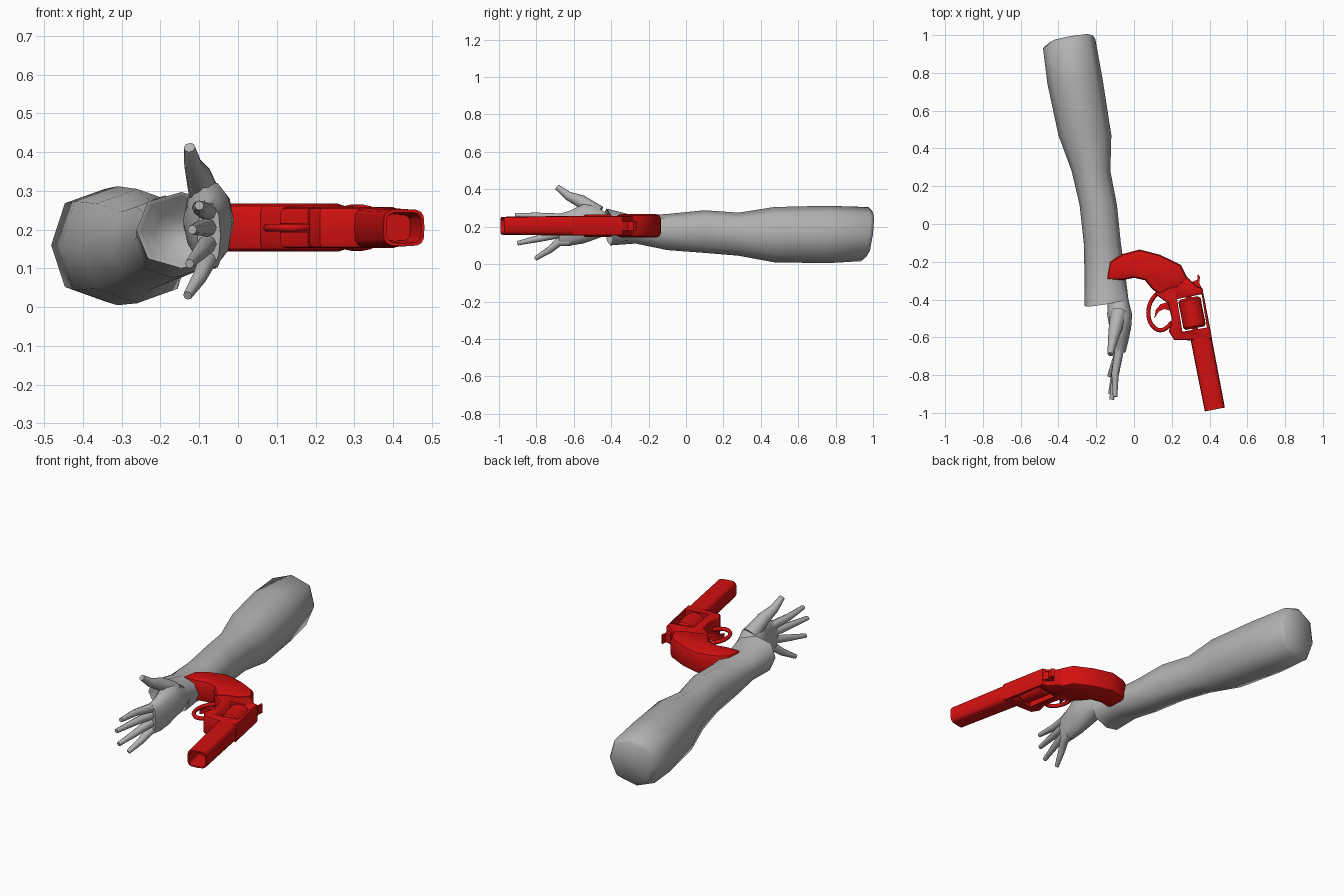
import bpy, bmesh, math
from mathutils import Vector

cube = bpy.data.objects.get("Cube")
if cube:
    bpy.data.objects.remove(cube, do_unlink=True)


def material(name, rgb):
    m = bpy.data.materials.new(name)
    m.use_nodes = True
    m.diffuse_color = (*rgb, 1)
    m.node_tree.nodes["Principled BSDF"].inputs["Base Color"].default_value = (*rgb, 1)
    return m


GREY = material("sleeve grey", (0.45, 0.45, 0.45))
RED = material("gun red", (0.65, 0.005, 0.005))
MID = 0.205  # height of the gun's middle plane


def finish(name, bm, mat, angle):
    bmesh.ops.recalc_face_normals(bm, faces=bm.faces)
    me = bpy.data.meshes.new(name)
    bm.to_mesh(me)
    bm.free()
    me.materials.append(mat)
    me.shade_smooth()
    me.set_sharp_from_angle(angle=math.radians(angle))
    ob = bpy.data.objects.new(name, me)
    bpy.context.collection.objects.link(ob)
    return ob


def loft(name, rings, mat, n=8, power=1.0, turn=0.0, angle=60):
    """Skin through rings given as (centre, half axis u, half axis v)."""
    bm = bmesh.new()
    loops = []
    for c, u, v in rings:
        loop = []
        for i in range(n):
            a = math.tau * (i + turn) / n
            cu, sv = math.cos(a), math.sin(a)
            cu = math.copysign(abs(cu) ** power, cu)
            sv = math.copysign(abs(sv) ** power, sv)
            loop.append(bm.verts.new(Vector(c) + Vector(u) * cu + Vector(v) * sv))
        loops.append(loop)
    for a, b in zip(loops, loops[1:]):
        for i in range(n):
            j = (i + 1) % n
            bm.faces.new((a[i], a[j], b[j], b[i]))
    bm.faces.new(loops[0])
    bm.faces.new(loops[-1])
    return finish(name, bm, mat, angle)


def limb(name, spans, **kw):
    """Rings across y from (y, x min, x max, z min, z max, skew in x, skew in z)."""
    rings = [(((a + b) / 2, y, (c + d) / 2), ((b - a) / 2, s, 0), (0, t, (d - c) / 2))
             for y, a, b, c, d, s, t in spans]
    return loft(name, rings, GREY, **kw)


def finger(name, path, radii):
    pts = [Vector(p) for p in path]
    rings = []
    for i, p in enumerate(pts):
        d = (pts[min(i + 1, len(pts) - 1)] - pts[max(i - 1, 0)]).normalized()
        u = d.cross(Vector((0, 0, 1))).normalized()
        rings.append((p, u * radii[i], u.cross(d) * radii[i]))
    return loft(name, rings, GREY)


def slab(name, outline, half, bevel=0.0):
    """Flat profile in x and y, extruded either side of the gun's middle plane."""
    bm = bmesh.new()
    face = bm.faces.new([bm.verts.new((x, y, MID - half)) for x, y in outline])
    top = bmesh.ops.extrude_face_region(bm, geom=[face])["geom"]
    bmesh.ops.translate(bm, vec=(0, 0, 2 * half),
                        verts=[g for g in top if isinstance(g, bmesh.types.BMVert)])
    if bevel:
        rim = [e for e in bm.edges if abs(e.verts[0].co.z - e.verts[1].co.z) < 1e-5]
        bmesh.ops.bevel(bm, geom=rim, offset=bevel, segments=2, profile=0.5, affect="EDGES")
    return finish(name, bm, RED, 35)


# Arm in a sleeve, with an open cuff
limb("sleeve", [
    (0.98, -0.45, -0.22, 0.04, 0.285, 0.02, 0.015),
    (0.955, -0.482, -0.205, 0.015, 0.305, 0.025, 0.02),
    (0.75, -0.458, -0.165, 0.005, 0.312, 0.01, 0),
    (0.47, -0.40, -0.12, 0.01, 0.305, 0, 0),
    (0.28, -0.33, -0.125, 0.045, 0.275, 0, 0),
    (0.10, -0.288, -0.09, 0.06, 0.288, 0, 0),
    (-0.10, -0.266, -0.07, 0.075, 0.268, 0, 0),
    (-0.27, -0.262, -0.045, 0.11, 0.258, 0, 0),
    (-0.415, -0.262, -0.03, 0.10, 0.297, 0.02, -0.01),
    (-0.41, -0.25, -0.04, 0.11, 0.285, 0.02, -0.01),
    (-0.34, -0.22, -0.05, 0.13, 0.25, 0, 0)], power=0.85, angle=75)

# Open hand
limb("palm", [
    (-0.33, -0.14, -0.045, 0.16, 0.25, 0, 0),
    (-0.42, -0.14, -0.025, 0.155, 0.27, 0, 0),
    (-0.48, -0.142, -0.01, 0.13, 0.315, 0, 0),
    (-0.55, -0.13, -0.015, 0.105, 0.325, 0, 0),
    (-0.62, -0.115, -0.03, 0.095, 0.29, 0, 0),
    (-0.68, -0.105, -0.045, 0.10, 0.272, 0, 0)], n=10, power=0.9)

finger("thumb", [(-0.08, -0.47, 0.27), (-0.10, -0.56, 0.335), (-0.115, -0.63, 0.365),
                 (-0.125, -0.69, 0.412)], [0.045, 0.035, 0.024, 0.015])
for label, root_z, knuckle_y, tip in [
        ("index", 0.25, -0.79, (-0.10, -0.915, 0.262)),
        ("middle", 0.208, -0.80, (-0.118, -0.93, 0.20)),
        ("ring", 0.165, -0.78, (-0.125, -0.90, 0.112)),
        ("little", 0.122, -0.73, (-0.13, -0.805, 0.03))]:
    mid_z = (root_z + tip[2]) / 2
    finger(label + "_finger", [(-0.07, -0.62, root_z), (-0.08, -0.68, root_z - 0.003),
                               (-0.10, knuckle_y, mid_z), tip],
           [0.026, 0.024, 0.019, 0.012])

# Curved grip
slab("grip", [(-0.148, -0.296), (-0.128, -0.20), (-0.064, -0.16), (0.03, -0.135),
              (0.138, -0.163), (0.248, -0.216), (0.285, -0.29), (0.235, -0.335),
              (0.18, -0.35), (0.138, -0.375), (0.095, -0.344), (0.058, -0.298),
              (0.0, -0.285), (-0.06, -0.297)], 0.062, 0.022)

# Frame with the cylinder window cut through
frame = slab("frame", [(0.20, -0.27), (0.28, -0.28), (0.33, -0.33), (0.362, -0.34),
                       (0.414, -0.61), (0.307, -0.616), (0.212, -0.614),
                       (0.185, -0.57), (0.20, -0.50), (0.18, -0.42), (0.11, -0.37)],
             0.053, 0.012)
window = slab("window_cutter", [(0.228, -0.397), (0.358, -0.372), (0.386, -0.548),
                                (0.256, -0.57)], 0.2)
window.hide_render = True
window.hide_viewport = True
cut = frame.modifiers.new("window", "BOOLEAN")
cut.object = window
cut.solver = "EXACT"

# Barrel with a hollow muzzle
along = Vector((0.19, -0.98, 0)).normalized()
across = Vector((-along.y, along.x, 0))
up = Vector((0, 0, 1))
muzzle = Vector((0.428, -0.982, MID))


def gun_ring(centre, wide, high):
    return (centre, across * wide, up * high)


loft("barrel", [gun_ring(muzzle - along * 0.40, 0.056, 0.053),
                gun_ring(muzzle, 0.054, 0.048),
                gun_ring(muzzle, 0.046, 0.040),
                gun_ring(muzzle - along * 0.12, 0.04, 0.034)],
     RED, n=16, power=0.5, angle=35)

# Rotating cylinder
drum = Vector((0.307, -0.471, MID))
loft("cylinder", [gun_ring(drum + along * t, r, r) for t, r in
                  [(-0.082, 0.045), (-0.07, 0.06), (0.07, 0.06), (0.082, 0.05)]],
     RED, n=16, angle=35)
loft("cylinder_pin", [gun_ring(drum + along * t, 0.015, 0.015) for t in (-0.11, 0.11)], RED)

# Trigger guard, trigger and hammer
guard = bpy.data.curves.new("trigger_guard", "CURVE")
guard.dimensions = "3D"
guard.bevel_depth = 0.011
guard.bevel_resolution = 1
guard.resolution_u = 4
line = guard.splines.new("NURBS")
hoop = [(0.13, -0.36), (0.085, -0.40), (0.065, -0.48), (0.10, -0.56),
        (0.16, -0.575), (0.20, -0.52)]
line.points.add(len(hoop) - 1)
for p, (x, y) in zip(line.points, hoop):
    p.co = (x, y, MID, 1)
line.use_endpoint_u = True
guard.materials.append(RED)
bpy.context.collection.objects.link(bpy.data.objects.new("trigger_guard", guard))

slab("trigger", [(0.19, -0.41), (0.14, -0.425), (0.115, -0.455), (0.108, -0.50),
                 (0.13, -0.465), (0.16, -0.45), (0.195, -0.46)], 0.012)
slab("hammer", [(0.29, -0.34), (0.31, -0.305), (0.335, -0.295), (0.338, -0.265),
                (0.35, -0.28), (0.345, -0.31), (0.362, -0.345)], 0.024)
